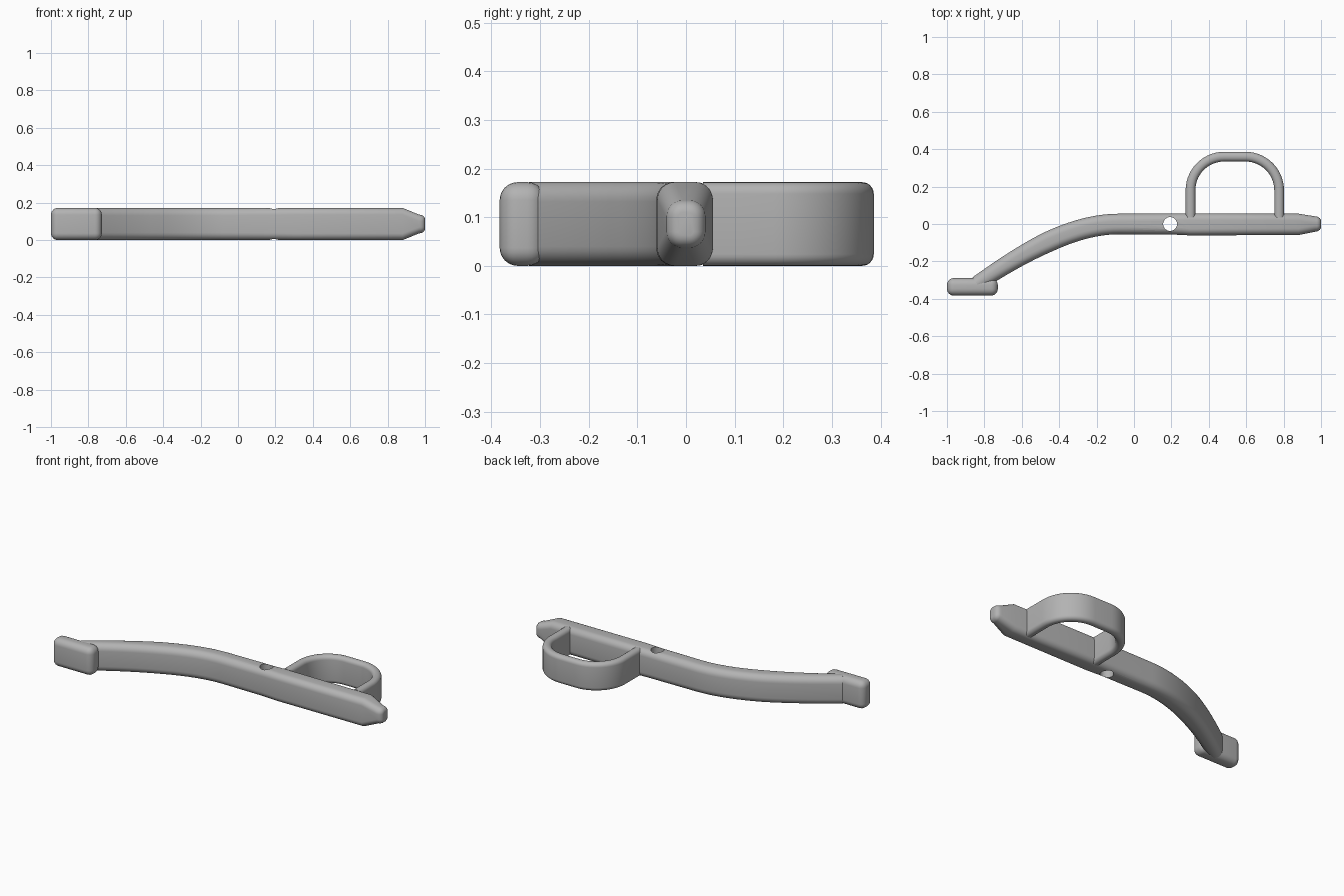
import bpy
import bmesh
from math import sin, cos, pi, radians
from mathutils import Vector

MID = 0.086  # half of the overall height

cube = bpy.data.objects.get("Cube")
if cube:
    bpy.data.objects.remove(cube, do_unlink=True)

grey = bpy.data.materials.new("plain grey")
grey.use_nodes = True
grey.diffuse_color = (0.45, 0.45, 0.45, 1)
grey.node_tree.nodes["Principled BSDF"].inputs["Base Color"].default_value = grey.diffuse_color


def finish(bm, name):
    bmesh.ops.recalc_face_normals(bm, faces=bm.faces)
    mesh = bpy.data.meshes.new(name)
    bm.to_mesh(mesh)
    bm.free()
    ob = bpy.data.objects.new(name, mesh)
    bpy.context.collection.objects.link(ob)
    mesh.materials.append(grey)
    return ob


def smooth(ob):
    bpy.ops.object.select_all(action="DESELECT")
    ob.select_set(True)
    bpy.context.view_layer.objects.active = ob
    bpy.ops.object.shade_smooth_by_angle(angle=radians(28))


def section(half_w, half_h, r, steps=7):
    """Rounded rectangle, as (sideways, up) pairs."""
    pts = []
    for q, (sx, sy) in enumerate(((1, 1), (-1, 1), (-1, -1), (1, -1))):
        for i in range(steps):
            a = (q + i / (steps - 1)) * pi / 2
            pts.append((sx * (half_w - r) + r * cos(a), sy * (half_h - r) + r * sin(a)))
    return pts


def sweep(name, stations):
    """Stations are (x, y, half width, half height, corner radius)."""
    bm = bmesh.new()
    rings = []
    for i, (x, y, w, h, r) in enumerate(stations):
        a, b = stations[max(i - 1, 0)], stations[min(i + 1, len(stations) - 1)]
        d = Vector((b[0] - a[0], b[1] - a[1])).normalized()
        rings.append([bm.verts.new((x - d.y * s, y + d.x * s, MID + u))
                      for s, u in section(w, h, r)])
    n = len(rings[0])
    for a, b in zip(rings, rings[1:]):
        for j in range(n):
            bm.faces.new((a[j], a[(j + 1) % n], b[(j + 1) % n], b[j]))
    bm.faces.new(rings[0])
    bm.faces.new(rings[-1])
    return finish(bm, name)


# Lever arm: curved beam, straight handle and tapered rounded tip
stations = []
for i in range(25):
    t = i / 24
    x = -0.84 + 0.76 * t
    bend = 1 - t
    y = -0.45 * bend ** 2 + 0.13 * bend ** 3
    stations.append((x, y, 0.042 + 0.013 * min(1, 2 * t), MID, 0.04))
stations += [(0.2, 0, 0.056, MID, 0.038), (0.3, -0.002, 0.059, MID, 0.036),
             (0.88, -0.002, 0.057, MID, 0.036), (0.968, 0, 0.041, 0.05, 0.034)]
for k in range(1, 6):
    a = k * pi / 10
    inset = 0.026 * (1 - cos(a))
    stations.append((0.968 + 0.032 * sin(a), 0, 0.041 - inset, 0.05 - inset, 0.034 - inset))
arm = sweep("lever_arm", stations)

# Pivot hole through the arm
bm = bmesh.new()
bmesh.ops.create_cone(bm, cap_ends=True, segments=40, radius1=0.037, radius2=0.037, depth=0.5)
bmesh.ops.translate(bm, verts=bm.verts, vec=(0.193, 0, MID))
cutter = finish(bm, "pivot_cutter")
cutter.hide_render = True
cut = arm.modifiers.new("pivot hole", "BOOLEAN")
cut.object = cutter
cut.solver = "EXACT"
bpy.context.view_layer.objects.active = arm
bpy.ops.object.modifier_apply(modifier=cut.name)
bpy.data.objects.remove(cutter, do_unlink=True)
smooth(arm)

# Foot block at the bent end
bm = bmesh.new()
bmesh.ops.create_cube(bm, size=1)
for v in bm.verts:
    v.co = (-0.864 + v.co.x * 0.272, -0.336 + v.co.y * 0.094, MID + v.co.z * 2 * MID)
bmesh.ops.bevel(bm, geom=bm.edges[:], offset=0.037, segments=6, profile=0.5, affect="EDGES")
smooth(finish(bm, "foot_block"))

# Finger loop: flat strap bent into an arch
outline = [(0.302, 0.035), (0.302, 0.11)]
for cx, start in ((0.482, pi), (0.596, pi / 2)):
    for i in range(15):
        a = start - i / 14 * pi / 2
        outline.append((cx + 0.18 * cos(a), 0.18 + 0.18 * sin(a)))
outline += [(0.776, 0.11), (0.776, 0.035)]
smooth(sweep("finger_loop", [(x, y, 0.026, MID, 0.024) for x, y in outline]))
